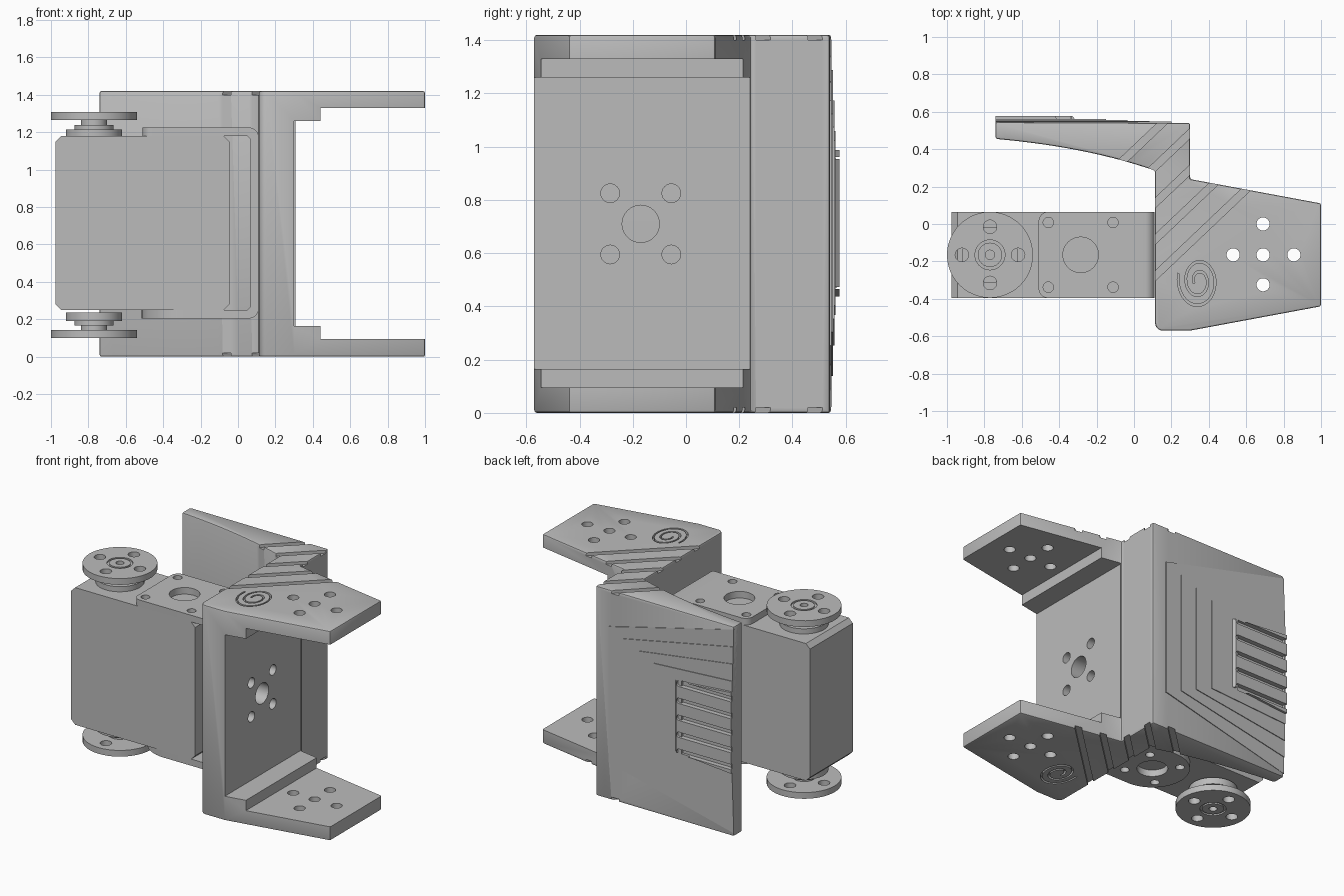
import bpy, bmesh
from math import pi, sin, cos, radians
from mathutils import Matrix, Vector

old = bpy.data.objects.get("Cube")
if old:
    bpy.data.objects.remove(old, do_unlink=True)

grey = bpy.data.materials.new("light grey")
grey.use_nodes = True
grey.diffuse_color = (0.5, 0.5, 0.5, 1)
grey.node_tree.nodes["Principled BSDF"].inputs["Base Color"].default_value = (0.5, 0.5, 0.5, 1)

TOP = 1.42
CY = -0.165          # shared depth of the motor axes
MID = 0.713          # height of the mirror plane


def finish(name, bm):
    bmesh.ops.recalc_face_normals(bm, faces=bm.faces)
    mesh = bpy.data.meshes.new(name)
    bm.to_mesh(mesh)
    bm.free()
    mesh.materials.append(grey)
    ob = bpy.data.objects.new(name, mesh)
    bpy.context.scene.collection.objects.link(ob)
    return ob


def prism(name, pts, lo, hi, axis="z"):
    """Extrude a 2D outline between lo and hi along an axis."""
    place = {"x": lambda a, b, h: (h, a, b),
             "y": lambda a, b, h: (a, h, b),
             "z": lambda a, b, h: (a, b, h)}[axis]
    bm = bmesh.new()
    rings = [[bm.verts.new(place(a, b, h)) for a, b in pts] for h in (lo, hi)]
    for ring in rings:
        bm.faces.new(ring)
    n = len(pts)
    for i in range(n):
        j = (i + 1) % n
        bm.faces.new((rings[0][i], rings[0][j], rings[1][j], rings[1][i]))
    return finish(name, bm)


def rect(a0, a1, b0, b1):
    return [(a0, b0), (a1, b0), (a1, b1), (a0, b1)]


def arc(a, b, r, start, end, n=8):
    return [(a + r * cos(radians(start + (end - start) * i / n)),
             b + r * sin(radians(start + (end - start) * i / n))) for i in range(n + 1)]


def circle(a, b, r, n=32):
    return arc(a, b, r, 0, 360, n)[:-1]


def bake(ob):
    """Apply the modifiers of an object."""
    dg = bpy.context.evaluated_depsgraph_get()
    mesh = bpy.data.meshes.new_from_object(ob.evaluated_get(dg))
    ob.modifiers.clear()
    ob.data = mesh


def cut(ob, cutters):
    for c in cutters:
        m = ob.modifiers.new("cut", "BOOLEAN")
        m.operation, m.solver, m.object = "DIFFERENCE", "EXACT", c
        c.hide_render = True
    bpy.context.view_layer.update()
    bake(ob)
    for c in cutters:
        bpy.data.objects.remove(c, do_unlink=True)


def bevel(ob, width, segments=2):
    m = ob.modifiers.new("bevel", "BEVEL")
    m.width, m.segments, m.limit_method = width, segments, "ANGLE"
    m.angle_limit = radians(40)
    bpy.context.view_layer.update()
    bake(ob)


# Yoke with web, two arms and a curved back fin, from one outline
p0, p1, p2 = Vector((-0.74, 0.455)), Vector((-0.25, 0.412)), Vector((0.113, 0.285))
fin = [tuple(p0 * (1 - t) ** 2 + p1 * 2 * t * (1 - t) + p2 * t * t)
       for t in [i / 14 for i in range(15)]]
outline = fin + arc(0.153, -0.53, 0.04, 180, 270, 5) + [
    (0.30, -0.57), (1, -0.44), (1, 0.11), (0.30, 0.24), (0.30, 0.54), (-0.74, 0.545)]
yoke = prism("yoke", outline, 0, TOP)
bevel(yoke, 0.01)
cutters = [prism("cut", rect(0.30, 0.50, 0.165, 1.26), -1, 0.2395, "y"),
           prism("cut", rect(0.44, 1.2, 0.095, 1.33), -1, 1, "y")]

# Mounting holes in arms and web
for x, y in [(0.69, 0), (0.53, CY), (0.69, CY), (0.855, CY), (0.69, -0.325)]:
    cutters.append(prism("cut", circle(x, y, 0.035), -0.1, 1.6))
cutters.append(prism("cut", circle(-0.17, 0.71, 0.07), 0, 0.5, "x"))
for sy in (-1, 1):
    for sz in (-1, 1):
        cutters.append(prism("cut", circle(-0.17 + sy * 0.115, 0.71 + sz * 0.115, 0.035), 0, 0.5, "x"))

# Diagonal grooves and spiral grooves on top and underside
steps = 56
path = []
for i in range(steps + 1):
    t = i / steps
    a, r = radians(200) - t * 4.2 * pi, 0.03 + 0.1 * t
    path.append((a, r))
spiral = [(0.345 + (r + w) * 0.85 * cos(a), -0.305 + (r + w) * 1.12 * sin(a))
          for w, seq in ((0.006, path), (-0.006, path[::-1])) for a, r in seq]
for lo, hi in ((TOP - 0.02, TOP + 0.1), (-0.1, 0.02)):
    for k in range(5):
        off = 0.395 - 0.195 * k
        band = [(x, 0.95 * x + off + d) for x, d in
                ((-0.4, -0.027), (0.9, -0.027), (0.9, 0.027), (-0.4, 0.027))]
        cutters.append(prism("cut", band, lo, hi))
    cutters.append(prism("cut", spiral, lo, hi))
cut(yoke, cutters)

# Stacked tapering panels on the back
for i in range(4):
    edge = 0.20 - 0.117 * i
    tall, short = 0.69 - 0.115 * i, 0.46 - 0.05 * i
    prism(f"back_panel_{i + 1}", [(-0.74, MID - tall), (edge, MID - short),
                                  (edge, MID + short), (-0.74, MID + tall)],
          0.50, 0.547 + 0.005 * i, "y")

# Raised vent block with sloped sides and open slots
vent = prism("vent_block", [(-0.74, MID - 0.275), (-0.27, MID - 0.24),
                            (-0.27, MID + 0.24), (-0.74, MID + 0.275)], 0.51, 0.577, "y")
for v in vent.data.vertices:
    if v.co.y > 0.55 and v.co.x > -0.5:
        v.co.x -= 0.06
slots = []
for k in range(-2, 3):
    z = MID + 0.115 * k
    slots.append(prism("cut", arc(-0.35, z, 0.018, -90, 90) + [(-0.9, z + 0.018), (-0.9, z - 0.018)],
                       0.545, 0.7, "y"))
cut(vent, slots)
# Matching clearance through the panels below the vents
for i in range(4):
    cut(bpy.data.objects[f"back_panel_{i + 1}"],
        [prism("cut", rect(-0.73, -0.36, MID + 0.115 * k - 0.018, MID + 0.115 * k + 0.018),
               0.5445, 0.7, "y") for k in range(-2, 3)])

# Motor housing with chamfered corners
c = 0.03
prism("motor_housing", [(-0.975 + c, 0.25), (-0.045 - c, 0.25), (-0.045, 0.25 + c), (-0.045, 1.18 - c),
                        (-0.045 - c, 1.18), (-0.975 + c, 1.18), (-0.975, 1.18 - c), (-0.975, 0.25 + c)],
      -0.395, 0.065, "y")

# Wrap-around bracket: bent end, square upper plate and round-ended lower plate
lo, hi, t = 0.205, 1.225, 0.045
bend = ([(0, lo)] + arc(0.06, lo + 0.05, 0.05, -90, 0) + arc(0.06, hi - 0.05, 0.05, 0, 90) + [(0, hi)]
        + [(0, hi - t), (0.05, hi - t), (0.068, hi - t - 0.02),
           (0.068, lo + t + 0.02), (0.05, lo + t), (0, lo + t)])
prism("bracket_end", bend, -0.395, 0.065, "y")
upper = ([(0, -0.395), (0, 0.065)] + arc(-0.46, 0.015, 0.05, 90, 180)
         + arc(-0.46, -0.345, 0.05, 180, 270))
lower = [(0, -0.395), (0, 0.065)] + arc(-0.285, CY, 0.23, 90, 270, 24)
for name, shape, z0 in (("bracket_upper_plate", upper, hi - t), ("bracket_lower_plate", lower, lo)):
    plate = prism(name, shape, z0, z0 + t)
    spread = 0.173 if shape is upper else 0.12
    holes = [prism("cut", circle(-0.285, CY, 0.095), 0, 2)]
    for sx in (-1, 1):
        for sy in (-1, 1):
            holes.append(prism("cut", circle(-0.285 + sx * spread, CY + sy * spread, 0.028, 20), 0, 2))
    cut(plate, holes)


# Round output horns on stepped shafts
def horn(name, flip):
    profile = [(0, 1.17), (0.15, 1.17), (0.15, 1.215), (0.105, 1.215), (0.105, 1.24), (0.07, 1.24),
               (0.07, 1.265), (0.23, 1.265), (0.23, 1.307), (0.08, 1.307), (0.08, 1.297),
               (0.065, 1.297), (0.065, 1.307), (0.025, 1.307), (0.025, 1.28), (0, 1.28)]
    bm = bmesh.new()
    vs = [bm.verts.new((r, 0, z)) for r, z in profile]
    es = [bm.edges.new(pair) for pair in zip(vs, vs[1:])]
    bmesh.ops.spin(bm, geom=vs + es, cent=(0, 0, 0), axis=(0, 0, 1), angle=2 * pi, steps=48)
    bmesh.ops.remove_doubles(bm, verts=bm.verts, dist=0.0005)
    bm.transform(Matrix.Translation((-0.77, CY, 0)))
    ob = finish(name, bm)
    cut(ob, [prism("cut", circle(-0.77 + 0.15 * cos(k * pi / 2), CY + 0.15 * sin(k * pi / 2), 0.036, 24),
                   1.25, 1.4) for k in range(4)])
    if flip:
        ob.data.transform(Matrix.Translation((0, 0, 1.407)) @ Matrix.Diagonal((1, 1, -1, 1)))
        ob.data.flip_normals()


horn("upper_horn", False)
horn("lower_horn", True)

# Smooth shading with crisp edges
bpy.ops.object.select_all(action="DESELECT")
for ob in bpy.context.scene.objects:
    if ob.type == "MESH":
        ob.select_set(True)
        bpy.context.view_layer.objects.active = ob
bpy.ops.object.shade_smooth_by_angle(angle=radians(30))
